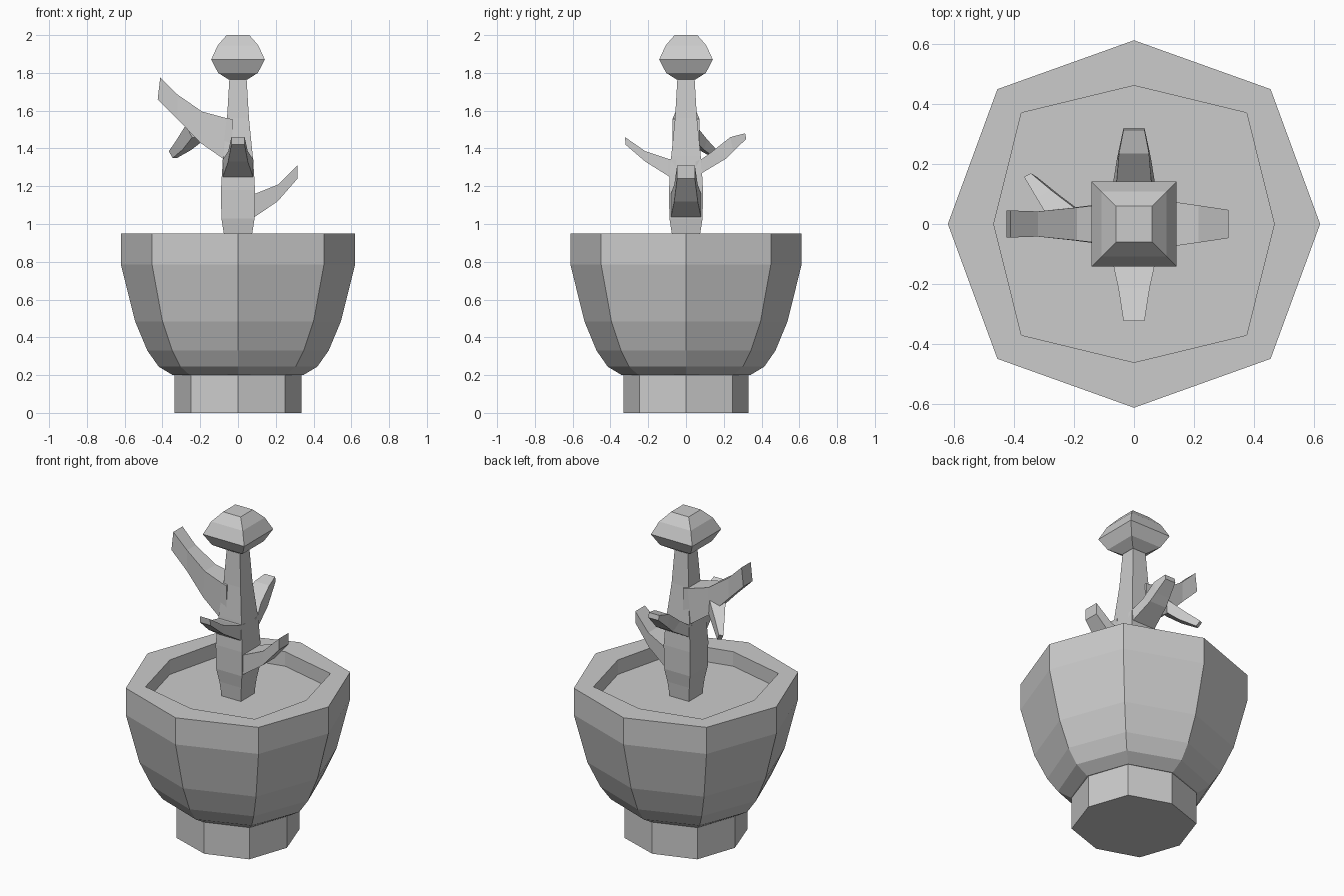
import bpy, bmesh
from mathutils import Vector

cube = bpy.data.objects.get("Cube")
if cube:
    bpy.data.objects.remove(cube, do_unlink=True)

grey = bpy.data.materials.new("plain grey")
grey.use_nodes = True
tone = (0.6, 0.6, 0.6, 1)
grey.diffuse_color = tone
grey.node_tree.nodes["Principled BSDF"].inputs["Base Color"].default_value = tone


def loft(name, rings):
    """Skin a stack of equal-sized rings and close both ends."""
    bm = bmesh.new()
    loops = [[bm.verts.new(p) for p in ring] for ring in rings]
    for a, b in zip(loops, loops[1:]):
        for i in range(len(a)):
            j = (i + 1) % len(a)
            bm.faces.new((a[i], a[j], b[j], b[i]))
    bm.faces.new(loops[0][::-1])
    bm.faces.new(loops[-1])
    bmesh.ops.recalc_face_normals(bm, faces=bm.faces)
    mesh = bpy.data.meshes.new(name)
    bm.to_mesh(mesh)
    bm.free()
    mesh.materials.append(grey)
    obj = bpy.data.objects.new(name, mesh)
    bpy.context.collection.objects.link(obj)
    return obj


def octagon(r, d, z):
    """Eight-sided ring: r along the axes, d on the diagonals."""
    flat = [(r, 0), (d, d), (0, r), (-d, d), (-r, 0), (-d, -d), (0, -r), (d, -d)]
    return [(x, y * 0.987, z) for x, y in flat]


def square(h, z):
    return [(h, h, z), (-h, h, z), (-h, -h, z), (h, -h, z)]


def branch(name, direction, sections):
    """Sections hold: bottom reach, bottom z, top reach, top z, half width."""
    out = Vector((*direction, 0))
    side = Vector((-out.y, out.x, 0))
    rings = []
    for low, z_low, high, z_high, w in sections:
        bottom = out * low + Vector((0, 0, z_low))
        top = out * high + Vector((0, 0, z_high))
        rings.append([bottom - side * w, bottom + side * w,
                      top + side * w, top - side * w])
    return loft(name, rings)


# Pot: foot, bowl, rim, recess and soil surface
loft("pot", [octagon(*p) for p in (
    (0.335, 0.25, 0), (0.335, 0.25, 0.2), (0.345, 0.255, 0.2),
    (0.42, 0.305, 0.245), (0.48, 0.348, 0.33), (0.545, 0.4, 0.485),
    (0.62, 0.455, 0.785), (0.62, 0.455, 0.95),
    (0.467, 0.375, 0.95), (0.467, 0.375, 0.86))])

# Trunk and faceted top knob
loft("trunk", [square(*p) for p in (
    (0.065, 0.85), (0.075, 0.95), (0.088, 1.03), (0.09, 1.18),
    (0.085, 1.27), (0.078, 1.36), (0.058, 1.56), (0.045, 1.78))])
loft("top_knob", [square(*p) for p in (
    (0.05, 1.765), (0.105, 1.8), (0.142, 1.87), (0.108, 1.945), (0.06, 2))])

# Four branches around the trunk
branch("front_branch", (0, -1), (
    (0.05, 1.22, 0.05, 1.34, 0.083), (0.095, 1.255, 0.095, 1.345, 0.078),
    (0.215, 1.33, 0.215, 1.385, 0.052), (0.32, 1.42, 0.323, 1.46, 0.035)))
branch("back_branch", (0, 1), (
    (0.05, 1.24, 0.05, 1.33, 0.083), (0.085, 1.27, 0.085, 1.345, 0.078),
    (0.21, 1.345, 0.14, 1.385, 0.058), (0.25, 1.385, 0.235, 1.46, 0.05),
    (0.319, 1.45, 0.313, 1.48, 0.035)))
branch("left_branch", (1, 0), (
    (0.05, 1.01, 0.05, 1.145, 0.085), (0.085, 1.035, 0.09, 1.16, 0.08),
    (0.21, 1.12, 0.215, 1.21, 0.062), (0.315, 1.24, 0.315, 1.31, 0.047)))
branch("right_branch", (-1, 0), (
    (0.03, 1.32, 0.03, 1.555, 0.072), (0.085, 1.35, 0.06, 1.56, 0.07),
    (0.2, 1.43, 0.19, 1.595, 0.055), (0.32, 1.555, 0.32, 1.685, 0.042),
    (0.425, 1.66, 0.412, 1.775, 0.045)))

# Small twig drooping from the right branch
twig = []
for centre, w, h in (((-0.22, 0.02, 1.49), 0.05, 0.035),
                     ((-0.285, 0.09, 1.42), 0.03, 0.03),
                     ((-0.345, 0.157, 1.367), 0.014, 0.02)):
    c = Vector(centre)
    across = Vector((0.8, 0.45, 0)) * w
    up = Vector((-0.5, 0.3, 0.9)) * h
    twig.append([c - across - up, c + across - up, c + across + up, c - across + up])
loft("twig", twig)
